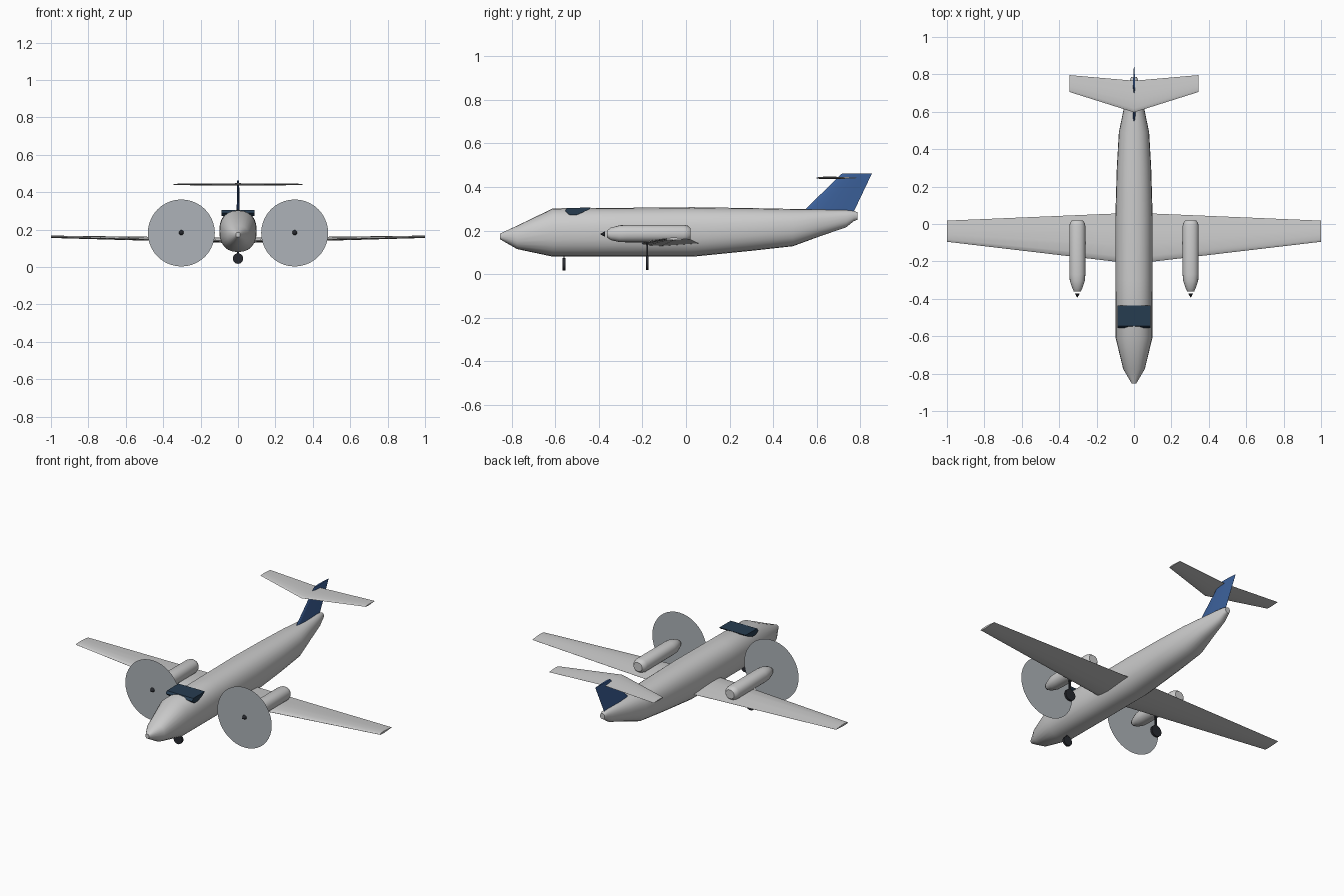
import bpy, bmesh
from math import pi, cos, sin, radians, copysign

if "Cube" in bpy.data.objects:
    bpy.data.objects.remove(bpy.data.objects["Cube"])


def material(name, rgb):
    m = bpy.data.materials.new(name)
    m.diffuse_color = (*rgb, 1)
    m.use_nodes = True
    m.node_tree.nodes["Principled BSDF"].inputs["Base Color"].default_value = m.diffuse_color
    return m


NAVY = material("navy", (0.045, 0.12, 0.33))
GLASS = material("dark_glass", (0.02, 0.045, 0.08))
RUBBER = material("rubber", (0.02, 0.022, 0.028))
DISC = material("prop_blur", (0.42, 0.45, 0.48))


def finish(ob, mat=None, angle=35):
    if mat:
        ob.data.materials.append(mat)
    bpy.ops.object.select_all(action='DESELECT')
    ob.select_set(True)
    bpy.context.view_layer.objects.active = ob
    bpy.ops.object.shade_smooth_by_angle(angle=radians(angle))
    return ob


def loft(name, rings, mat=None, angle=35):
    """Skin a list of equal-length point rings and cap both ends."""
    bm = bmesh.new()
    vs = [[bm.verts.new(p) for p in r] for r in rings]
    n = len(vs[0])
    for a, b in zip(vs, vs[1:]):
        for i in range(n):
            j = (i + 1) % n
            bm.faces.new((a[i], a[j], b[j], b[i]))
    bm.faces.new(vs[0])
    bm.faces.new(vs[-1])
    bmesh.ops.recalc_face_normals(bm, faces=bm.faces)
    me = bpy.data.meshes.new(name)
    bm.to_mesh(me)
    bm.free()
    ob = bpy.data.objects.new(name, me)
    bpy.context.collection.objects.link(ob)
    return finish(ob, mat, angle)


def oval(y, w, z0, z1, cx=0, n=24, e=2.3):
    """Rounded cross-section at y, half width w, from z0 to z1."""
    pts = []
    for i in range(n):
        c, s = cos(2 * pi * i / n), sin(2 * pi * i / n)
        pts.append((cx + w * copysign(abs(c) ** (2 / e), c), y,
                    (z0 + z1) / 2 + (z1 - z0) / 2 * copysign(abs(s) ** (2 / e), s)))
    return pts


FOIL = [(0, 0), (.03, .4), (.12, .75), (.35, 1), (.65, .65), (1, .03),
        (1, -.03), (.65, -.45), (.35, -.8), (.12, -.6), (.03, -.35)]


def foil(x, lead, trail, z, t):
    return [(x, lead + u * (trail - lead), z + v * t) for u, v in FOIL]


def cylinder(name, loc, r, depth, mat, r2=None):
    """Round part with its axis along y, narrow end forward."""
    bpy.ops.mesh.primitive_cone_add(vertices=24, radius1=r, radius2=r if r2 is None else r2,
                                    depth=depth, location=loc, rotation=(pi / 2, 0, 0))
    ob = bpy.context.object
    ob.name = name
    return finish(ob, mat)


def strut(name, x, y, z0, z1):
    bpy.ops.mesh.primitive_cube_add(size=1, location=(x, y, (z0 + z1) / 2))
    ob = bpy.context.object
    ob.name = name
    ob.scale = (.012, .006, z1 - z0)
    return finish(ob, RUBBER)


# Fuselage
body = [(-.853, .012, .16, .186), (-.775, .058, .115, .222), (-.61, .098, .08, .302),
        (-.3, .1, .08, .304), (.03, .1, .08, .307), (.3, .092, .107, .303),
        (.49, .081, .128, .299), (.61, .056, .172, .297), (.735, .03, .215, .294),
        (.77, .021, .243, .29), (.787, .015, .25, .284)]
loft("fuselage", [oval(*s) for s in body])

# Cockpit windscreen, draped over the roof
screen = [(-.437, .305), (-.545, .304), (-.556, .29), (-.535, .272), (-.5, .272), (-.445, .296)]
loft("windscreen", [[(x, y, z) for y, z in screen] for x in (-.087, .087)], GLASS)

# Wing and tailplane
loft("wing", [foil(-1, -.095, .018, .161, .007), foil(0, -.213, .06, .14, .016),
              foil(1, -.095, .018, .161, .007)])
loft("tailplane", [foil(-.345, .706, .796, .441, .004), foil(0, .597, .766, .441, .007),
                   foil(.345, .706, .796, .441, .004)])

# Swept fin, section laid flat at each height
def fin_ring(z, lead, trail, t):
    return [(v * t, lead + u * (trail - lead), z) for u, v in FOIL]


loft("fin", [fin_ring(.26, .51, .755, .009), fin_ring(.30, .55, .776, .009),
             fin_ring(.462, .716, .853, .006)], NAVY)

# Engines, propeller discs and main gear
for side, cx in (("left", .303), ("right", -.303)):
    pod = [(-.362, .018, .168, .2), (-.345, .026, .156, .213), (-.305, .04, .147, .224),
           (-.27, .043, .146, .226), (-.01, .043, .146, .226), (.008, .038, .15, .222),
           (.02, .028, .16, .212)]
    loft(side + "_nacelle", [oval(y, w, a, b, cx, 20, 2.2) for y, w, a, b in pod])
    cylinder(side + "_spinner", (cx, -.383, .184), .013, .024, RUBBER, 0)
    bpy.ops.mesh.primitive_circle_add(vertices=40, radius=.179, fill_type='NGON',
                                      location=(cx, -.371, .182), rotation=(pi / 2, 0, 0))
    bpy.context.object.name = side + "_propeller_disc"
    bpy.context.object.data.materials.append(DISC)
    strut(side + "_main_strut", cx, -.178, .06, .15)
    cylinder(side + "_main_wheel", (cx, -.178, .052), .034, .013, RUBBER)

# Nose gear
strut("nose_strut", 0, -.56, .05, .1)
cylinder("nose_wheel", (0, -.56, .045), .028, .013, RUBBER)
